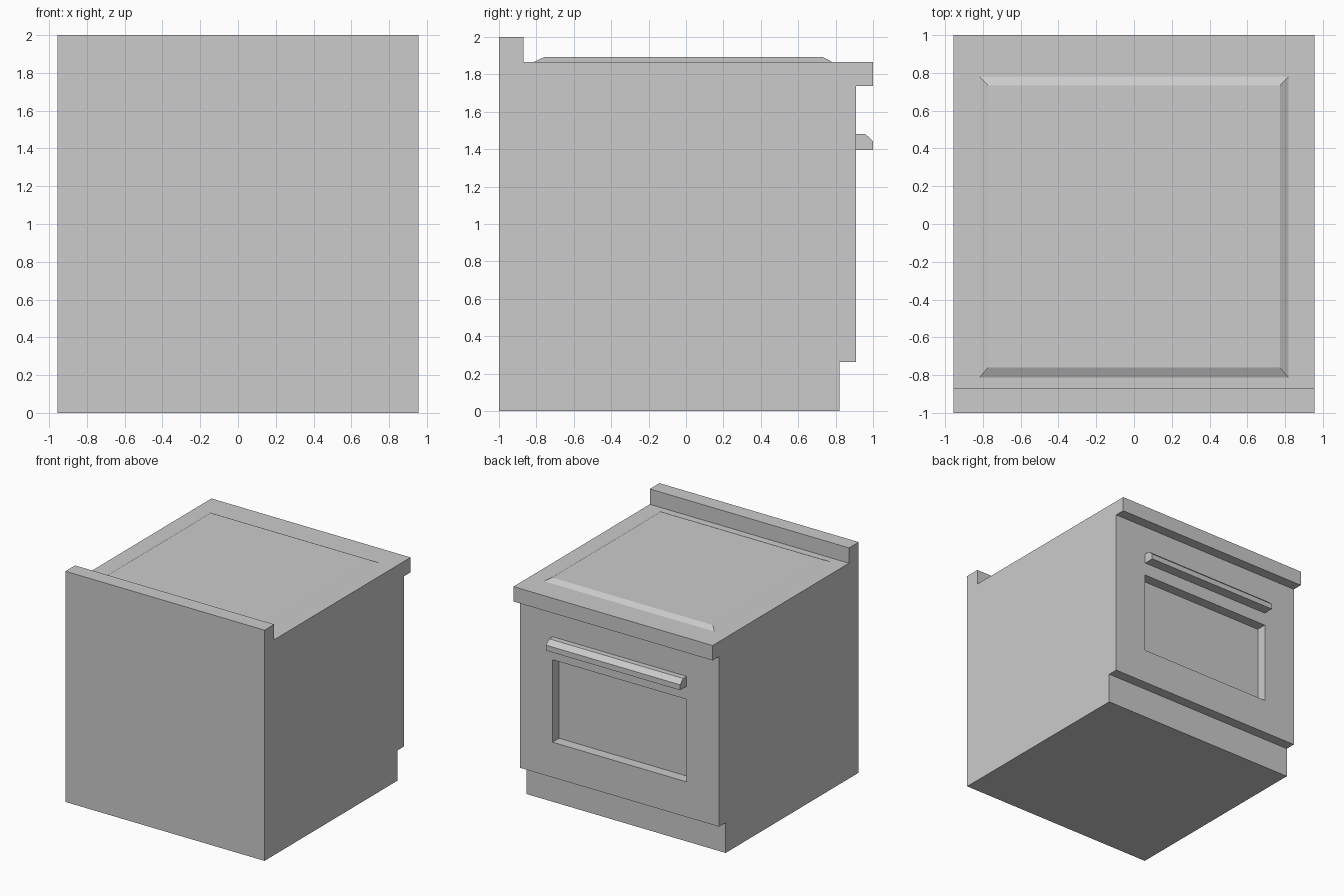
import bpy
import bmesh

if "Cube" in bpy.data.objects:
    bpy.data.objects.remove(bpy.data.objects["Cube"])

W = 0.955    # half width of the cabinet
OW = 0.643   # half width of window and handle


def finish(name, bm):
    bmesh.ops.recalc_face_normals(bm, faces=bm.faces)
    mesh = bpy.data.meshes.new(name)
    bm.to_mesh(mesh)
    bm.free()
    obj = bpy.data.objects.new(name, mesh)
    bpy.context.collection.objects.link(obj)
    return obj


def loft(name, rings, cap=True, closed=False):
    """Join rings of points with quads; cap the ends or close the loop."""
    bm = bmesh.new()
    vs = [[bm.verts.new(p) for p in ring] for ring in rings]
    n = len(vs[0])
    pairs = list(zip(vs, vs[1:])) + ([(vs[-1], vs[0])] if closed else [])
    for a, b in pairs:
        for i in range(n):
            j = (i + 1) % n
            bm.faces.new((a[i], a[j], b[j], b[i]))
    if cap:
        bm.faces.new(vs[0])
        bm.faces.new(vs[-1])
    return finish(name, bm)


def extrude_x(name, half, profile):
    """Sweep a (y, z) profile across the width."""
    return loft(name, [[(x, y, z) for y, z in profile] for x in (-half, half)])


def rect_xz(half, z0, z1, y):
    return [(-half, y, z0), (half, y, z0), (half, y, z1), (-half, y, z1)]


def rect_xy(half, y0, y1, z):
    return [(-half, y0, z), (half, y0, z), (half, y1, z), (-half, y1, z)]


# Cabinet with toe kick; its face at y = 0.82 is also the window pane
extrude_x("cabinet", W, [(-1, 0), (0.82, 0), (0.82, 1.738), (-1, 1.738)])

# Counter slab with raised back ledge
extrude_x("countertop", W, [(-1, 1.738), (1, 1.738), (1, 1.867),
                            (-0.868, 1.867), (-0.868, 2), (-1, 2)])

# Oven door: frame around the recessed window
loft("oven_door", [rect_xz(W, 0.262, 1.738, 0.82),
                   rect_xz(W, 0.262, 1.738, 0.91),
                   rect_xz(OW, 0.567, 1.282, 0.91),
                   rect_xz(OW, 0.567, 1.282, 0.82)], cap=False, closed=True)

# Door handle with chamfered upper edge
extrude_x("door_handle", OW, [(0.91, 1.396), (1, 1.396), (1, 1.443),
                              (0.958, 1.482), (0.91, 1.482)])

# Hob plate with sloped edges
loft("hob_plate", [rect_xy(0.817, -0.812, 0.78, 1.867),
                   rect_xy(0.772, -0.759, 0.732, 1.892)])
